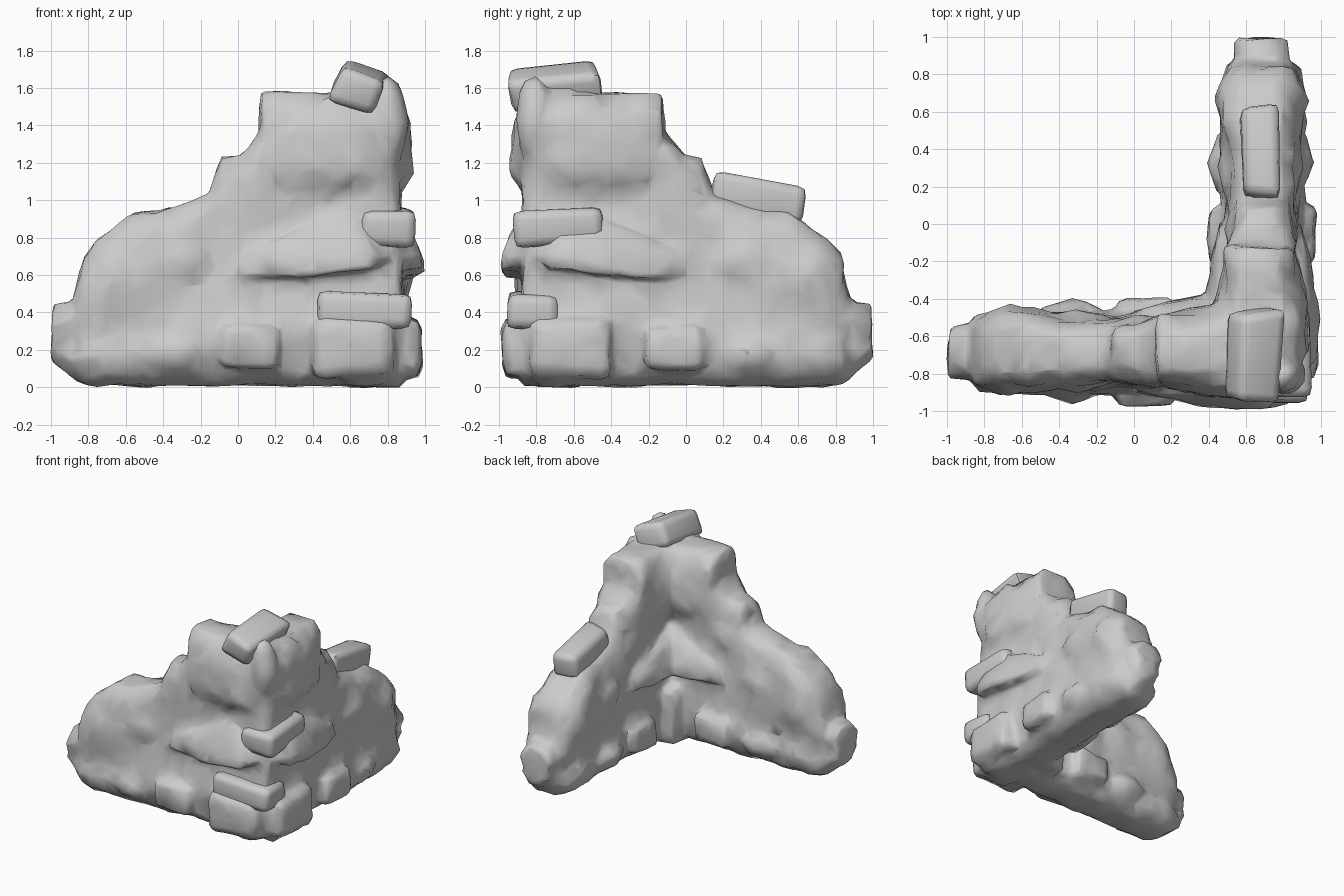
import bpy, bmesh, math, random
from mathutils import Matrix, Vector

if "Cube" in bpy.data.objects:
    bpy.data.objects.remove(bpy.data.objects["Cube"])

random.seed(4)
CY = -0.68   # centre line of the front arm
# reflection across the corner diagonal: (x, y) -> (-y, -x)
DIAG = Matrix(((0, -1, 0, 0), (-1, 0, 0, 0), (0, 0, 1, 0), (0, 0, 0, 1)))


def jitter(bm, verts, amount):
    for v in verts:
        v.co += Vector([random.uniform(-amount, amount) for _ in range(3)])


def merge(bm, b):
    bmesh.ops.recalc_face_normals(b, faces=b.faces[:])
    me = bpy.data.meshes.new("tmp")
    b.to_mesh(me)
    b.free()
    bm.from_mesh(me)
    bpy.data.meshes.remove(me)


def add_box(bm, lo, hi, mat=None, bev=0.04, jit=0.015):
    """Chipped stone block between two corners."""
    b = bmesh.new()
    bmesh.ops.create_cube(b, size=1)
    for v in b.verts:
        v.co = Vector([v.co[i] * (hi[i] - lo[i]) for i in range(3)])
    jitter(b, b.verts, jit)
    bmesh.ops.bevel(b, geom=b.edges[:], offset=bev, segments=2,
                    profile=0.6, affect='EDGES')
    b.transform(Matrix.Translation((Vector(lo) + Vector(hi)) / 2) @ (mat or Matrix()))
    merge(bm, b)


def add_lump(bm, c, r):
    """Irregular rounded boulder."""
    b = bmesh.new()
    bmesh.ops.create_icosphere(b, subdivisions=2, radius=1)
    jitter(b, b.verts, 0.03)
    b.transform(Matrix.Translation(c) @ Matrix.Diagonal((*r, 1)))
    merge(bm, b)


def add_hull(bm, pts):
    """Faceted shelf through the wall: points are x, half width, z."""
    b = bmesh.new()
    for x, w, z in pts:
        b.verts.new((x, CY - w, z))
        b.verts.new((x, CY + w, z))
    bmesh.ops.convex_hull(b, input=b.verts[:])
    merge(bm, b)


def finish(bm, name, angle):
    me = bpy.data.meshes.new(name)
    bm.to_mesh(me)
    bm.free()
    ob = bpy.data.objects.new(name, me)
    bpy.context.collection.objects.link(ob)
    bpy.ops.object.select_all(action='DESELECT')
    ob.select_set(True)
    bpy.context.view_layer.objects.active = ob
    bpy.ops.object.shade_smooth_by_angle(angle=math.radians(angle))
    return ob


# stepped wall outline: x, bottom, top, half width at base / middle / top
STATIONS = [
    (-.99, .15, .44, .12, .13, .12), (-.88, .05, .46, .14, .14, .13),
    (-.86, .03, .53, .16, .17, .14), (-.83, .02, .69, .19, .19, .15),
    (-.75, .01, .78, .21, .22, .17), (-.56, .01, .93, .22, .21, .17),
    (-.42, .01, .94, .22, .20, .15), (-.15, .01, 1.03, .22, .18, .14),
    (-.08, .01, 1.22, .22, .18, .13), (.02, .01, 1.24, .22, .18, .14),
    (.12, .01, 1.36, .21, .17, .16), (.13, .01, 1.57, .21, .17, .17),
    (.46, .01, 1.57, .20, .17, .17), (.78, .01, 1.60, .21, .17, .13),
    (.87, .01, 1.45, .19, .16, .08)]


def build_arm():
    bm = bmesh.new()
    b = bmesh.new()
    rings = []
    for x, zb, zt, w0, m, t in STATIONS:
        h = zt - zb
        half = [(w0 * .5, zb), (w0 - .03, zb + .06), (w0 + .01, zb + .2 * h),
                (w0 - .02, zb + .34 * h), (m, zb + .6 * h),
                (t + .015, zt - .09), (t - .05, zt)]
        pts = [(-w, z) for w, z in half] + [(w, z) for w, z in reversed(half)]
        rings.append([b.verts.new((x, CY + w + random.uniform(-.015, .015), z))
                      for w, z in pts])
    for a, c in zip(rings, rings[1:]):
        for i in range(len(a)):
            k = (i + 1) % len(a)
            b.faces.new((a[i], a[k], c[k], c[i]))
    b.faces.new(rings[0])
    b.faces.new(rings[-1])
    merge(bm, b)
    # bulging boulders in the wall face
    for c, r in [((-.33, CY, .18), (.26, .29, .16)),
                 ((-.66, CY, .56), (.20, .25, .28)),
                 ((-.70, CY, .18), (.18, .24, .15)),
                 ((-.30, CY, .66), (.28, .23, .18)),
                 ((.04, CY, .95), (.2, .20, .2)),
                 ((.81, -.80, 1.42), (.1, .1, .25))]:
        add_lump(bm, c, r)
    # overhanging shelf, meeting its reflection in the inner corner
    add_hull(bm, [(.0, .22, .60), (.05, .22, .72), (.25, .28, .58), (.5, .31, .61),
                  (.5, .31, .68), (.72, .30, .64), (.72, .30, .72),
                  (.35, .22, .85), (.6, .19, .95), (.84, .19, .70)])
    # swollen upper courses
    add_hull(bm, [(.2, .20, 1.10), (.16, .19, 1.35), (.42, .25, 1.17), (.45, .24, 1.4),
                  (.66, .26, 1.15), (.7, .23, 1.44), (.5, .18, 1.56),
                  (.8, .18, 1.1), (.8, .15, 1.55), (.5, .17, 1.0)])
    # footing stones
    add_box(bm, (-.09, -.965, .09), (.21, -.40, .32), bev=.04)
    add_box(bm, (.40, -.98, .05), (.85, -.60, .38), bev=.07)
    add_box(bm, (.37, -.58, .02), (.58, -.37, .48))
    return bm


# L-shaped wall: one arm and its reflection fused into a single skin
wall = build_arm()
other = wall.copy()
other.transform(DIAG)
merge(wall, other)
body = finish(wall, "ruined_wall", 50)
clouds = bpy.data.textures.new("stone_lumps", 'CLOUDS')
clouds.noise_scale = .2
for kind, settings in [
        ('REMESH', dict(mode='VOXEL', voxel_size=.02, use_smooth_shade=True)),
        ('SMOOTH', dict(factor=.5, iterations=2)),
        ('DISPLACE', dict(texture=clouds, strength=.04, mid_level=.45)),
        ('DECIMATE', dict(ratio=.06))]:
    mod = body.modifiers.new(kind.title(), kind)
    for key, val in settings.items():
        setattr(mod, key, val)

# loose blocks: name, lower corner, upper corner, tilt about x, tilt about y
for name, lo, hi, ax, ay in [
        ("top_block", (.51, -.95, 1.50), (.77, -.46, 1.71), 5, 24),
        ("ledge_block", (.58, .14, .92), (.78, .63, 1.11), -10, 0),
        ("corner_block_upper", (.65, -.93, .77), (.94, -.44, .95), 3, 4),
        ("corner_block_lower", (.43, -.96, .31), (.92, -.67, .50), 0, 3)]:
    bm = bmesh.new()
    tilt = (Matrix.Rotation(math.radians(ax), 4, 'X')
            @ Matrix.Rotation(math.radians(ay), 4, 'Y'))
    add_box(bm, lo, hi, tilt, .05, .02)
    finish(bm, name, 65)
